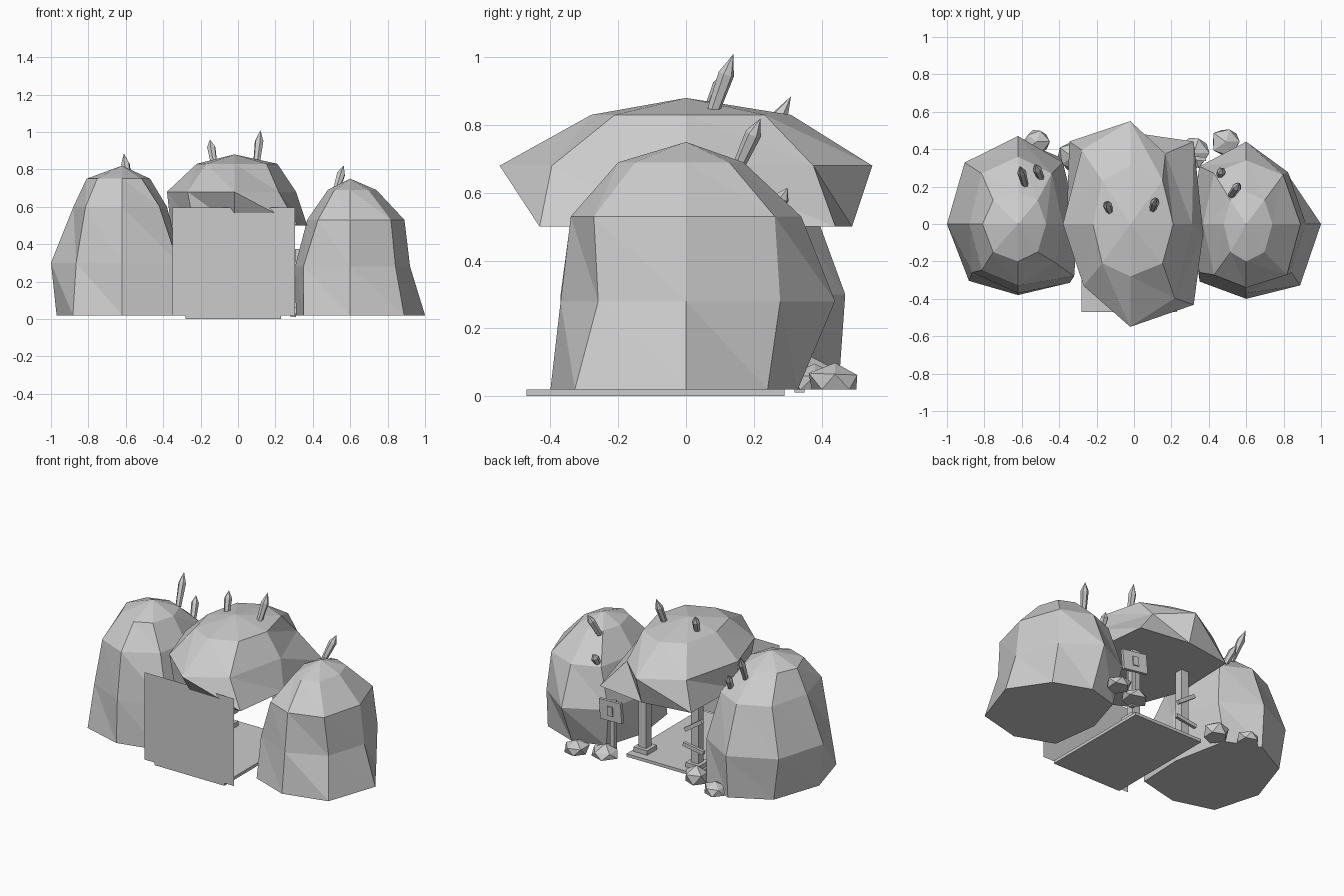
import bpy, bmesh, math, random
from mathutils import Vector, Matrix

random.seed(4)
cube = bpy.data.objects.get("Cube")
if cube:
    bpy.data.objects.remove(cube)

stone = bpy.data.materials.new("stone_grey")
stone.use_nodes = True
GREY = (0.6, 0.6, 0.6, 1)
stone.diffuse_color = GREY
stone.node_tree.nodes["Principled BSDF"].inputs["Base Color"].default_value = GREY


def finish(name, bm):
    bmesh.ops.recalc_face_normals(bm, faces=bm.faces)
    mesh = bpy.data.meshes.new(name)
    bm.to_mesh(mesh)
    bm.free()
    mesh.materials.append(stone)
    obj = bpy.data.objects.new(name, mesh)
    bpy.context.collection.objects.link(obj)
    return obj


def boulder(name, cx, apex, rows, dents):
    """Stack of eight-sided rings: z, x range, y range, corner factors.
    Dents shift single corners, keyed by ring and corner."""
    bm = bmesh.new()
    rings = []
    for i, (z, x0, x1, y0, y1, fx, fy) in enumerate(rows):
        ring = []
        for k in range(8):
            c, s = round(math.cos(k * math.pi / 4), 3), round(math.sin(k * math.pi / 4), 3)
            if k % 2:
                c, s = math.copysign(fx, c), math.copysign(fy, s)
            x = cx + c * (x1 - cx if c > 0 else cx - x0)
            y = s * (y1 if s > 0 else -y0)
            dx, dy = dents.get((i, k), (0, 0))
            ring.append(bm.verts.new((x + dx, y + dy, z)))
        rings.append(ring)
    top = bm.verts.new((cx, 0, apex))
    bm.faces.new(rings[0])
    for k in range(8):
        j = (k + 1) % 8
        for a, b in zip(rings, rings[1:]):
            bm.faces.new((a[k], a[j], b[k]))
            bm.faces.new((a[j], b[j], b[k]))
        bm.faces.new((rings[-1][k], rings[-1][j], top))
    return finish(name, bm)


def box(name, loc, size, tilt=0, turn=0):
    bm = bmesh.new()
    bmesh.ops.create_cube(bm, size=1)
    bmesh.ops.scale(bm, vec=size, verts=bm.verts)
    obj = finish(name, bm)
    obj.location = loc
    obj.rotation_euler = (0, tilt, turn)
    return obj


def spike(name, base, tip, r=0.024):
    """Six-sided crystal with a pointed end."""
    base, tip = Vector(base), Vector(tip)
    axis = tip - base
    bm = bmesh.new()
    rings = []
    for t, f in ((-0.1, 0.75), (0.65, 1)):
        rings.append([bm.verts.new((r * f * math.cos(k * math.pi / 3),
                                    r * f * math.sin(k * math.pi / 3), t * axis.length))
                      for k in range(6)])
    point = bm.verts.new((0, 0, axis.length))
    bm.faces.new(rings[0])
    for k in range(6):
        j = (k + 1) % 6
        bm.faces.new((rings[0][k], rings[0][j], rings[1][j], rings[1][k]))
        bm.faces.new((rings[1][k], rings[1][j], point))
    rot = axis.to_track_quat('Z', 'Y').to_matrix().to_4x4()
    bmesh.ops.transform(bm, matrix=Matrix.Translation(base) @ rot, verts=bm.verts)
    return finish(name, bm)


def rock(name, x, y, r, h):
    """Small faceted stone, flat underneath."""
    bm = bmesh.new()
    bmesh.ops.create_icosphere(bm, subdivisions=1, radius=1)
    for v in bm.verts:
        v.co *= random.uniform(0.85, 1.1)
        v.co = Vector((x + v.co.x * r, y + v.co.y * r, 0.02 + max(v.co.z + 0.2, 0) * h))
    return finish(name, bm)


# Three big boulders: two sides and the roof
boulder("right_boulder", -0.62, 0.82, [
    (0.02, -0.97, -0.33, -0.38, 0.45, 0.75, 0.8),
    (0.30, -1.00, -0.30, -0.37, 0.47, 0.75, 0.7),
    (0.60, -0.88, -0.38, -0.33, 0.36, 0.75, 0.75),
    (0.75, -0.81, -0.47, -0.20, 0.17, 0.7, 0.75)],
    {(0, 7): (0.06, -0.01), (1, 7): (0.06, -0.02), (2, 7): (0.02, 0.04),
     (1, 5): (0.04, 0), (0, 3): (0.02, -0.04)})
boulder("left_boulder", 0.6, 0.75, [
    (0.02, 0.31, 1.00, -0.40, 0.33, 0.72, 0.82),
    (0.28, 0.305, 0.92, -0.37, 0.44, 0.85, 0.7),
    (0.53, 0.37, 0.89, -0.34, 0.34, 0.75, 0.8),
    (0.69, 0.48, 0.74, -0.20, 0.17, 0.7, 0.75)],
    {(0, 1): (-0.05, -0.03), (1, 1): (-0.05, -0.03), (2, 1): (-0.02, -0.01),
     (0, 5): (-0.04, 0.02), (1, 7): (-0.03, 0)})
boulder("roof_boulder", -0.02, 0.88, [
    (0.50, -0.36, 0.37, -0.43, 0.49, 0.87, 0.9),
    (0.68, -0.38, 0.31, -0.55, 0.55, 0.72, 0.72),
    (0.83, -0.22, 0.21, -0.28, 0.31, 0.75, 0.75)],
    {(0, 5): (0.08, 0.06), (0, 0): (0, -0.05), (0, 7): (0, -0.045), (0, 3): (-0.03, 0),
     (1, 5): (0.01, 0.065), (1, 1): (-0.05, -0.02)})

# Floor slab
box("floor_slab", (-0.025, -0.09, 0.01), (0.51, 0.76, 0.02))

# Paper-thin front panel
panel = bmesh.new()
panel.faces.new([panel.verts.new((x, -0.475, z))
                 for x, z in ((-0.35, 0.02), (0.305, 0.02), (0.305, 0.595), (-0.35, 0.595))])
finish("front_panel", panel)

# Entrance posts with plinths and tilted braces
for side, x in (("left", 0.165), ("right", -0.215)):
    box(side + "_post", (x, 0.19, 0.26), (0.055, 0.055, 0.49))
    box(side + "_plinth", (x, 0.19, 0.035), (0.1, 0.1, 0.03))
for z, tilt in ((0.3, 0.6), (0.15, -0.15)):
    box("brace", (-0.215, 0.225, z), (0.15, 0.02, 0.025), tilt)

# Sign on its own post
box("sign_post", (0.295, 0.335, 0.19), (0.03, 0.03, 0.36))
box("sign_board", (0.295, 0.355, 0.31), (0.17, 0.02, 0.13), 0.08, -0.1)
box("sign_mark", (0.295, 0.369, 0.31), (0.04, 0.008, 0.06), 0.08, -0.1)

# Loose stones behind the boulders
for x, y, r, h in ((0.49, 0.44, 0.085, 0.07), (0.32, 0.38, 0.09, 0.06),
                   (-0.33, 0.36, 0.085, 0.09), (-0.52, 0.44, 0.075, 0.07)):
    rock("loose_stone", x, y, r, h)

# Crystal spikes on the boulder tops
for base, tip in (((0.1, 0.08, 0.84), (0.12, 0.14, 1.01)),
                  ((-0.13, 0.07, 0.84), (-0.15, 0.12, 0.96)),
                  ((-0.585, 0.22, 0.72), (-0.61, 0.31, 0.885)),
                  ((-0.50, 0.25, 0.64), (-0.53, 0.32, 0.75)),
                  ((0.525, 0.16, 0.69), (0.565, 0.22, 0.82)),
                  ((0.46, 0.25, 0.53), (0.47, 0.3, 0.615))):
    spike("spike", base, tip)
